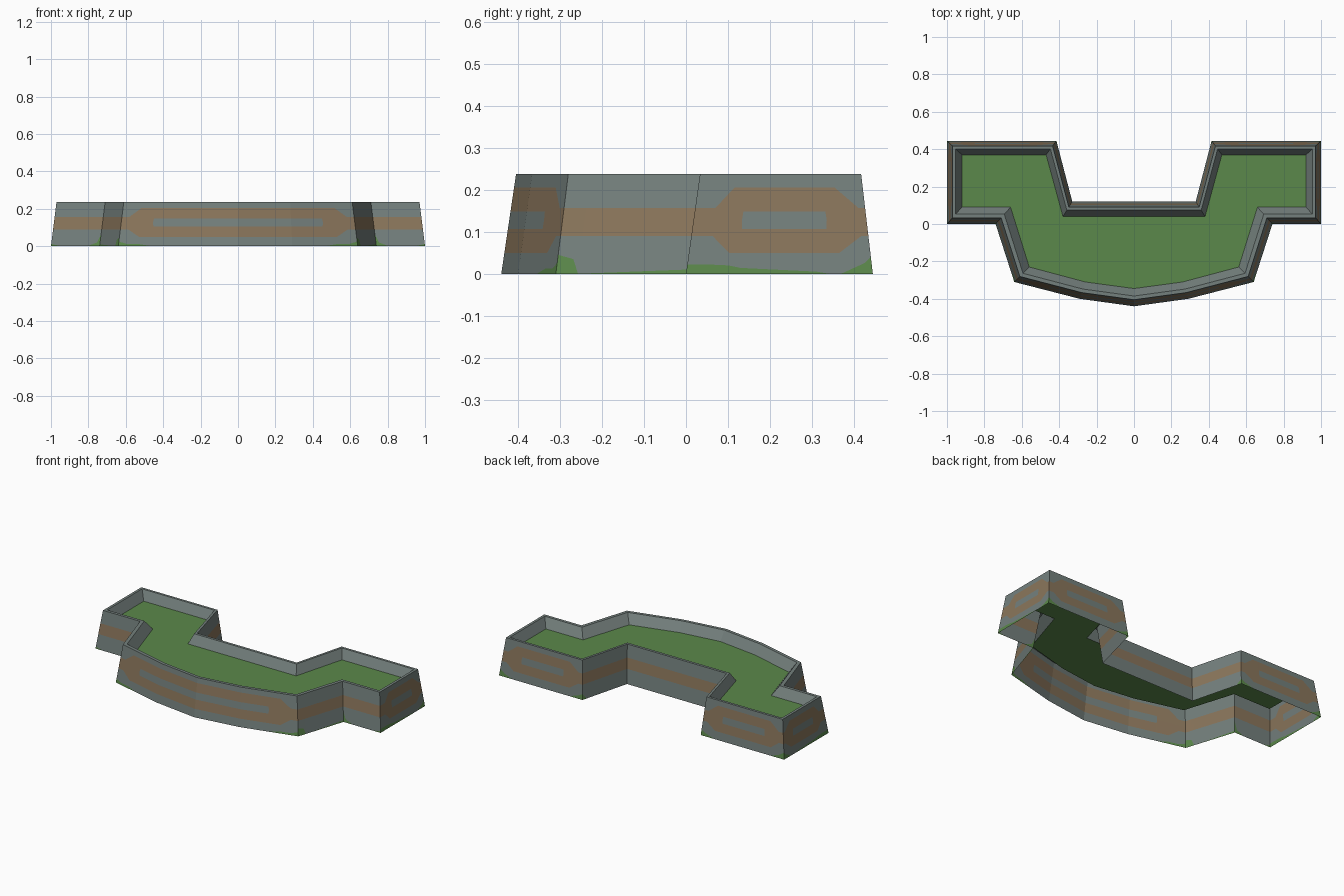
import bpy

if "Cube" in bpy.data.objects:
    bpy.data.objects.remove(bpy.data.objects["Cube"])

H = 0.237       # rim height
FLOOR = 0.18    # grass floor height

# Right half outlines, front centre round to back centre: wall foot and floor edge
FOOT = [(0, -.44), (.29, -.40), (.64, -.31), (.74, 0), (1, 0),
        (1, .445), (.415, .445), (.33, .12), (0, .12)]
INNER = [(0, -.345), (.26, -.31), (.56, -.23), (.66, .09), (.92, .09),
         (.92, .37), (.47, .37), (.38, .04), (0, .04)]


def material(name, col):
    m = bpy.data.materials.new(name)
    m.diffuse_color = (*col, 1)
    m.use_nodes = True
    m.node_tree.nodes["Principled BSDF"].inputs["Base Color"].default_value = m.diffuse_color
    return m


STONE = material("grey_stone", (.175, .216, .205))
CLAY = material("brown_clay", (.255, .18, .105))
GRASS = material("green_grass", (.105, .25, .07))


def loop(t, z):
    """Outline blended between wall foot (t=0) and floor edge (t=1)."""
    return [(a[0] + (b[0] - a[0]) * t, a[1] + (b[1] - a[1]) * t, z)
            for a, b in zip(FOOT, INNER)]


def build(name, polys, mats):
    """Mesh from (points, material index) polygons, mirrored across x."""
    verts, index, faces, slots = [], {}, [], []
    for pts, slot in polys:
        face = []
        for p in pts:
            key = tuple(round(c, 5) for c in p)
            if key not in index:
                index[key] = len(verts)
                verts.append(key)
            if index[key] not in face:
                face.append(index[key])
        if len(face) > 2:
            faces.append(face)
            slots.append(slot)
    me = bpy.data.meshes.new(name)
    me.from_pydata(verts, [], faces)
    for m in mats:
        me.materials.append(m)
    for p, s in zip(me.polygons, slots):
        p.material_index = s
    ob = bpy.data.objects.new(name, me)
    bpy.context.collection.objects.link(ob)
    mod = ob.modifiers.new("mirror", 'MIRROR')
    mod.use_clip = True
    return ob


# Clay band heights: bottom, core bottom, core top, top
BAND = {"n": (.09, .124, .124, .157),     # narrow band
        "w": (.05, .127, .127, .205),     # wide band
        "c": (.05, .106, .148, .205)}     # wide band with stone core

# Columns per wall: (position along wall, band kind, grass height)
WALLS = [
    [(0, "c", 0), (1, "c", 0)],                                        # front centre
    [(0, "c", 0), (.49, "c", 0), (.5, "w", 0), (.7, "w", .012),
     (.88, "n", .012), (1, "n", .025)],                                # front side
    [(0, "n", .045), (.12, "n", .035), (.17, "n", 0), (1, "n", .01)],  # flank
    [(0, "n", .065), (.06, "n", .02), (.25, "n", 0), (.8, "n", 0),
     (1, "n", .012)],                                                  # wing front
    [(0, "n", .022), (.12, "n", .022), (.22, "w", .02), (.28, "w", .015),
     (.285, "c", .014), (.7, "c", .005), (.765, "c", 0), (.77, "w", 0),
     (.83, "w", 0), (.96, "n", .025), (1, "n", .04)],                  # wing side
    [(0, "n", .04), (.06, "n", .02), (.16, "w", 0), (.235, "w", 0),
     (.24, "c", 0), (.76, "c", 0), (.765, "w", 0), (.84, "w", 0),
     (.95, "n", .02), (1, "n", .035)],                                 # wing back
    [(0, "n", .035), (.1, "n", 0), (1, "n", 0)],                       # notch side
    [(0, "n", 0), (1, "n", 0)],                                        # notch back
]
ROW_SLOT = [2, 0, 1, 0, 1, 0]

# Outer battered wall with painted bands
foot, top = loop(0, 0), loop(.37, H)


def wall_point(i, u, z):
    f = [a + (b - a) * u for a, b in zip(foot[i], foot[i + 1])]
    t = [a + (b - a) * u for a, b in zip(top[i], top[i + 1])]
    return tuple(a + (b - a) * z / H for a, b in zip(f, t))


polys = []
for i, cols in enumerate(WALLS):
    for (u0, k0, g0), (u1, k1, g1) in zip(cols, cols[1:]):
        z0, z1 = (0, g0, *BAND[k0], H), (0, g1, *BAND[k1], H)
        for r, slot in enumerate(ROW_SLOT):
            polys.append(([wall_point(i, u0, z0[r]), wall_point(i, u1, z1[r]),
                           wall_point(i, u1, z1[r + 1]), wall_point(i, u0, z0[r + 1])], slot))
build("outer_wall", polys, [STONE, CLAY, GRASS])

# Rim and inner slope down to the floor
rings = [top, loop(.58, H), loop(1, FLOOR)]
polys = [([a[i], a[i + 1], b[i + 1], b[i]], 0)
         for a, b in zip(rings, rings[1:]) for i in range(len(a) - 1)]
build("parapet", polys, [STONE])

# Grass floor
build("grass_floor", [(loop(1, FLOOR), 0)], [GRASS])
